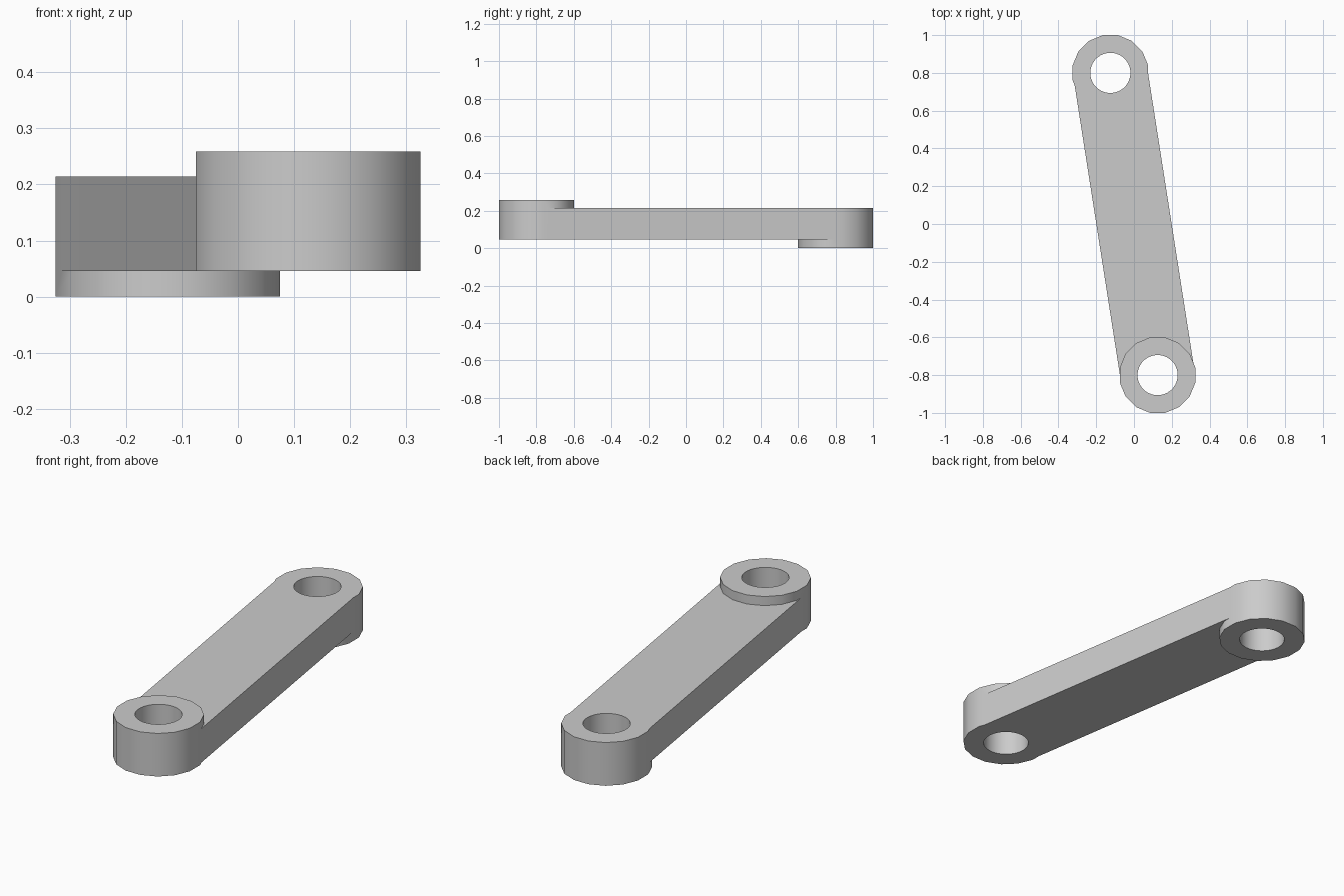
import bpy
import math
from mathutils import Vector

cube = bpy.data.objects.get("Cube")
if cube:
    bpy.data.objects.remove(cube, do_unlink=True)

REAR = Vector((-0.125, 0.8))
FRONT = Vector((0.125, -0.8))
ARM_LOW, ARM_HIGH, TOP = 0.046, 0.214, 0.259

grey = bpy.data.materials.new("grey")
grey.use_nodes = True
grey.diffuse_color = (0.6, 0.6, 0.6, 1)
grey.node_tree.nodes["Principled BSDF"].inputs["Base Color"].default_value = (0.6, 0.6, 0.6, 1)


def cylinder(name, centre, low, high, apothem, sides):
    """Upright prism whose flat sides lie at the given distance from its axis."""
    bpy.ops.mesh.primitive_cylinder_add(
        vertices=sides, radius=apothem / math.cos(math.pi / sides), depth=high - low,
        location=(centre.x, centre.y, (low + high) / 2),
        rotation=(0, 0, math.pi / sides))
    obj = bpy.context.object
    obj.name = name
    obj.data.materials.append(grey)
    return obj


def combine(target, other, operation):
    mod = target.modifiers.new(operation.lower(), "BOOLEAN")
    mod.object, mod.operation, mod.solver = other, operation, "EXACT"
    bpy.context.view_layer.objects.active = target
    bpy.ops.object.modifier_apply(modifier=mod.name)
    bpy.data.objects.remove(other, do_unlink=True)


# Slanted bar between the two pivot centres
span = REAR - FRONT
bpy.ops.mesh.primitive_cube_add(
    size=1, location=(0, 0, (ARM_LOW + ARM_HIGH) / 2),
    rotation=(0, 0, math.atan2(span.y, span.x)))
link = bpy.context.object
link.name = "link_arm"
link.scale = (span.length, 0.394, ARM_HIGH - ARM_LOW)
link.data.materials.append(grey)
bpy.ops.object.transform_apply(location=True, rotation=True, scale=True)

# Round bosses: the front one rises above the bar, the rear one drops below
combine(link, cylinder("front_boss", FRONT, ARM_LOW, TOP, 0.2, 16), "UNION")
combine(link, cylinder("rear_boss", REAR, 0, ARM_HIGH, 0.2, 16), "UNION")

# Pivot holes through both ends
for centre in (FRONT, REAR):
    combine(link, cylinder("hole_cutter", centre, -0.1, TOP + 0.1, 0.106, 32), "DIFFERENCE")

# Smooth round walls, with the large flat faces kept flat
bpy.ops.object.select_all(action="DESELECT")
link.select_set(True)
bpy.context.view_layer.objects.active = link
bpy.ops.object.shade_smooth_by_angle(angle=math.radians(30))
weighted = link.modifiers.new("flat_sides", "WEIGHTED_NORMAL")
weighted.keep_sharp = True
